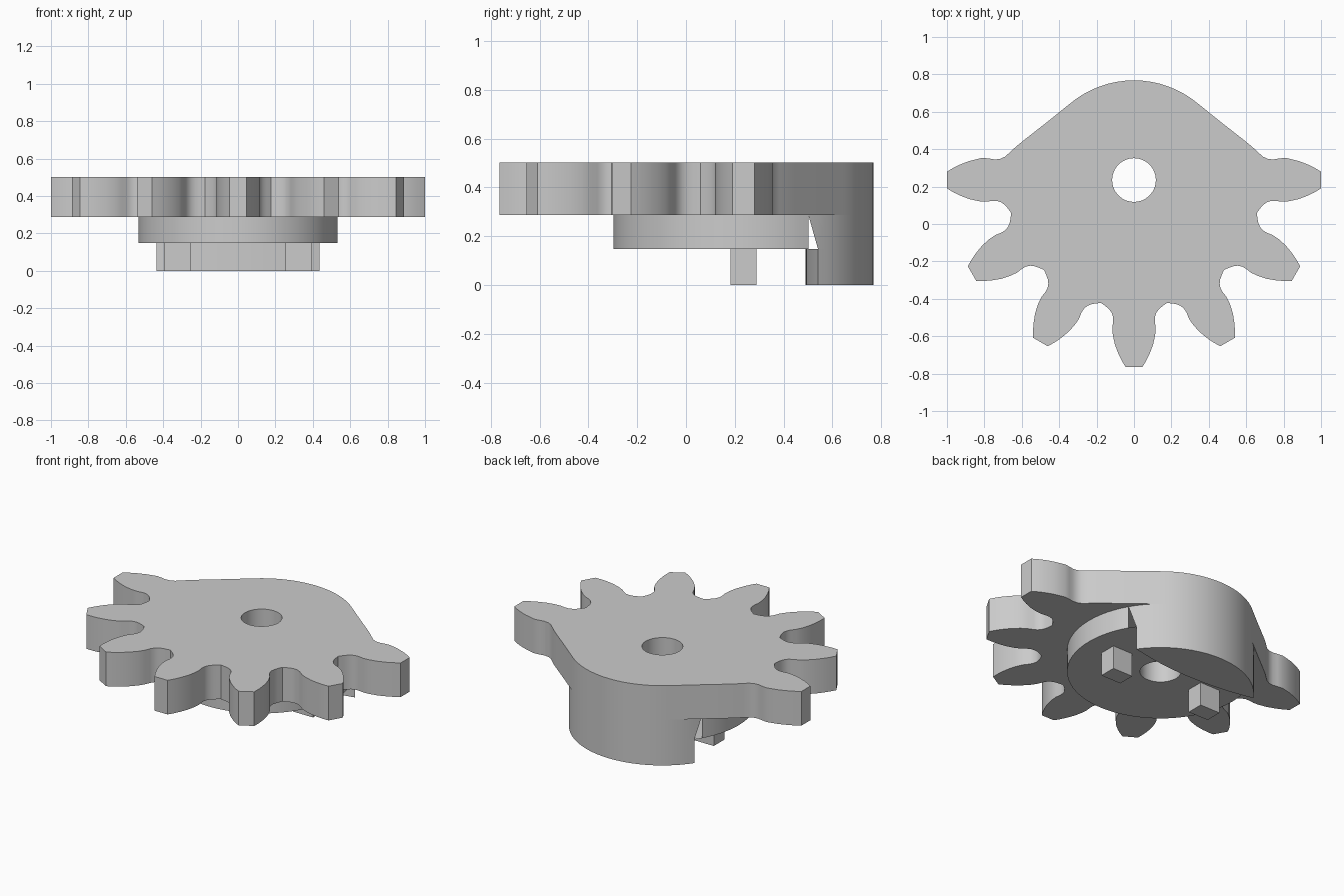
import bpy, bmesh, math
from mathutils import Vector

cube = bpy.data.objects.get("Cube")
if cube:
    bpy.data.objects.remove(cube)

AXIS = Vector((0, 0.235))      # shaft centre
HUB_R, HOLE_R = 0.533, 0.117
Z_HUB, Z_PLATE, Z_TOP = 0.148, 0.287, 0.502

grey = bpy.data.materials.new("plain grey")
grey.use_nodes = True
grey.diffuse_color = (0.6, 0.6, 0.6, 1)
grey.node_tree.nodes["Principled BSDF"].inputs["Base Color"].default_value = (0.6, 0.6, 0.6, 1)


def polar(radius, degrees):
    a = math.radians(degrees)
    return AXIS + radius * Vector((math.cos(a), math.sin(a)))


def arc(radius, start, end, step):
    return [polar(radius, d) for d in range(start, end + 1, step)]


def prism(bm, loops, z0, z1):
    """Extrude an outline, with optional holes, between two heights."""
    rims = {z0: [], z1: []}
    walls = []
    for loop in loops:
        low, high = ([bm.verts.new((p.x, p.y, z)) for p in loop] for z in (z0, z1))
        for i in range(len(loop)):
            walls.append((low[i - 1], low[i], high[i], high[i - 1]))
            rims[z0].append(bm.edges.new((low[i - 1], low[i])))
            rims[z1].append(bm.edges.new((high[i - 1], high[i])))
    for z, edges in rims.items():
        bmesh.ops.triangle_fill(bm, edges=edges, use_beauty=True,
                                normal=(0, 0, -1 if z == z0 else 1))
    return [bm.faces.new(w) for w in walls]


def finish(bm, name):
    bmesh.ops.recalc_face_normals(bm, faces=bm.faces)
    mesh = bpy.data.meshes.new(name)
    bm.to_mesh(mesh)
    bm.free()
    mesh.materials.append(grey)
    ob = bpy.data.objects.new(name, mesh)
    bpy.context.collection.objects.link(ob)
    bpy.ops.object.select_all(action='DESELECT')
    ob.select_set(True)
    bpy.context.view_layer.objects.active = ob
    bpy.ops.object.shade_smooth_by_angle(angle=math.radians(30))
    return ob


# Gear plate: seven teeth round the front, a sloping shoulder and rounded back
flank = [(1.0, 0.045), (0.965, 0.066), (0.93, 0.083), (0.88, 0.102), (0.83, 0.113),
         (0.79, 0.116), (0.755, 0.111), (0.73, 0.112), (0.708, 0.12), (0.69, 0.134),
         (0.676, 0.15)]
valley = 0.68
shoulder = [Vector(p) for p in ((0.81, 0.354), (0.775, 0.35), (0.745, 0.345), (0.715, 0.348),
                                (0.69, 0.36), (0.665, 0.382), (0.635, 0.41), (0.59, 0.447),
                                (0.47, 0.541))]
tip_side = [AXIS + Vector(p) for p in flank[:5]]


def tooth_point(r, w, degrees):
    a = math.radians(degrees)
    d = Vector((math.cos(a), math.sin(a)))
    return AXIS + d * r + Vector((-d.y, d.x)) * w


outline = []
for k in range(7):
    angle = 180 + 30 * k
    if k:
        outline.append(polar(valley, angle - 15))
        outline += [tooth_point(r, -w, angle) for r, w in reversed(flank)]
    if k < 6:
        outline += [tooth_point(r, w, angle) for r, w in flank]
outline += tip_side[:4] + shoulder
outline += arc(HUB_R, 50, 130, 5)
outline += [Vector((-p.x, p.y)) for p in reversed(tip_side[:4] + shoulder)]

hole = arc(HOLE_R, 0, 350, 10)
bm = bmesh.new()
prism(bm, [outline, hole], Z_PLATE, Z_TOP)
finish(bm, "gear_plate")

# Hub disc, with a small triangular opening in the wall at each end of the block
bm = bmesh.new()
walls = prism(bm, [arc(HUB_R, 0, 355, 5), hole], Z_HUB, Z_PLATE)
for low_angle, block_angle in ((30, 35), (150, 145)):
    mid = (polar(HUB_R, low_angle) + polar(HUB_R, block_angle)) / 2
    face = min(walls, key=lambda f: (f.calc_center_median().xy - mid).length)
    block_end = polar(HUB_R, block_angle)
    keep = [v for v in face.verts
            if v.co.z > Z_HUB + 0.01 or (v.co.xy - block_end).length < 0.01]
    walls.remove(face)
    bm.faces.remove(face)
    bm.faces.new(keep)
finish(bm, "hub_disc")

# Rear block: circular back and gently bowed front
back = arc(HUB_R, 35, 145, 5)
half, y_end = back[0].x, back[0].y
front = [Vector((half * t / 8, y_end - 0.05 * (1 - (t / 8) ** 2))) for t in range(-7, 8)]
bm = bmesh.new()
prism(bm, [back + front], 0, Z_HUB)
finish(bm, "rear_block")

# Pegs under the hub
for name, side in (("left_peg", 1), ("right_peg", -1)):
    bm = bmesh.new()
    prism(bm, [[Vector((side * 0.325 + sx * 0.07, 0.235 + sy * 0.053))
                for sx, sy in ((-1, -1), (1, -1), (1, 1), (-1, 1))]], 0, Z_HUB)
    finish(bm, name)
